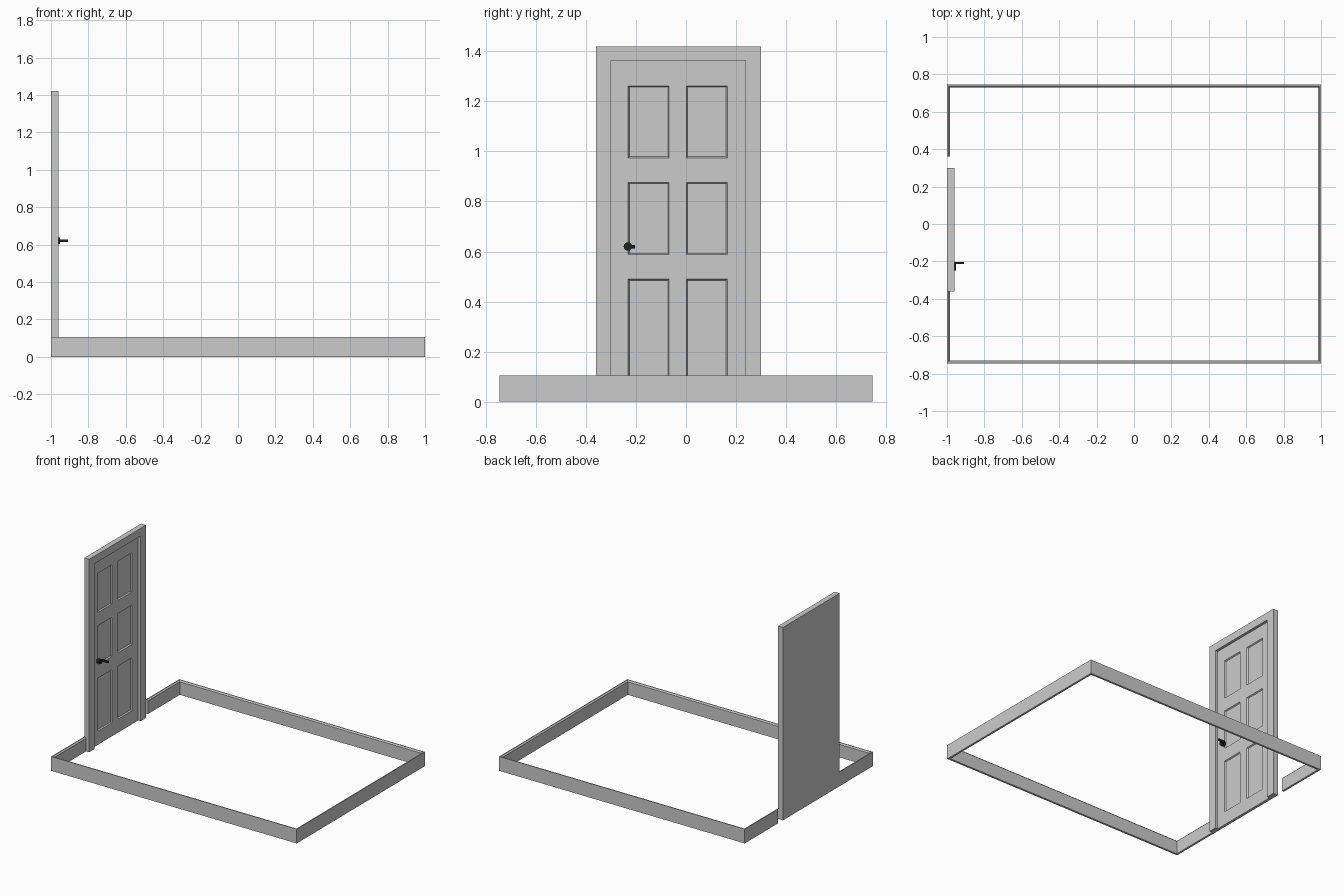
import bpy, bmesh, math
from mathutils import Vector

if "Cube" in bpy.data.objects:
    bpy.data.objects.remove(bpy.data.objects["Cube"])


def finish(bm, name):
    bmesh.ops.recalc_face_normals(bm, faces=bm.faces[:])
    me = bpy.data.meshes.new(name)
    bm.to_mesh(me)
    bm.free()
    ob = bpy.data.objects.new(name, me)
    bpy.context.collection.objects.link(ob)
    return ob


def box(name, lo, hi):
    bm = bmesh.new()
    bmesh.ops.create_cube(bm, size=1)
    for v in bm.verts:
        v.co = Vector([(a + b) / 2 + c * (b - a) for a, b, c in zip(lo, hi, v.co)])
    return finish(bm, name)


# baseboard: one profile swept round the room, mitred, open at the doorway
X, Y, GAP = 1.0, 0.745, 0.36
profile = [(0, 0), (0.015, 0), (0.015, 0.096), (0.007, 0.105), (0, 0.105)]
path = [(-X, -GAP), (-X, -Y), (X, -Y), (X, Y), (-X, Y), (-X, GAP)]
bm = bmesh.new()
rings = []
for x, y in path:
    sx = -math.copysign(1, x)
    sy = -math.copysign(1, y) if abs(y) == Y else 0
    rings.append([bm.verts.new((x + sx * d, y + sy * d, z)) for d, z in profile])
n = len(profile)
for a, b in zip(rings, rings[1:]):
    for i in range(n):
        j = (i + 1) % n
        bm.faces.new((a[i], a[j], b[j], b[i]))
bm.faces.new(rings[0])
bm.faces.new(rings[-1])
finish(bm, "baseboard")

# door frame: U-shaped outline extruded through the wall depth
outline = [(-0.36, 0), (-0.36, 1.42), (0.30, 1.42), (0.30, 0),
           (0.237, 0), (0.237, 1.363), (-0.30, 1.363), (-0.30, 0)]
bm = bmesh.new()
face = bm.faces.new([bm.verts.new((-1, y, z)) for y, z in outline])
ext = bmesh.ops.extrude_face_region(bm, geom=[face])["geom"]
bmesh.ops.translate(bm, vec=(0.04, 0, 0),
                    verts=[g for g in ext if isinstance(g, bmesh.types.BMVert)])
finish(bm, "door_frame")

# door slab: front grid with six sunken, bevelled panels
ys = [-0.30, -0.231, -0.067, 0.001, 0.165, 0.237]
zs = [0, 0.10, 0.49, 0.588, 0.876, 0.974, 1.262, 1.363]
FRONT = -0.98
bm = bmesh.new()
grid = [[bm.verts.new((FRONT, y, z)) for z in zs] for y in ys]
panels = []
for i in range(len(ys) - 1):
    for j in range(len(zs) - 1):
        f = bm.faces.new((grid[i][j], grid[i + 1][j], grid[i + 1][j + 1], grid[i][j + 1]))
        if i % 2 and j % 2:
            panels.append(f)
rim = [e for e in bm.edges if e.is_boundary]
ext = bmesh.ops.extrude_edge_only(bm, edges=rim)["geom"]
for v in ext:
    if isinstance(v, bmesh.types.BMVert):
        v.co.x = -1
bmesh.ops.holes_fill(bm, edges=[e for e in bm.edges if e.is_boundary], sides=0)
bm.normal_update()
bmesh.ops.inset_individual(bm, faces=panels, thickness=0.007, depth=-0.009)
finish(bm, "door_slab")

# handle: round rosette plus lever
black = bpy.data.materials.new("black_metal")
black.diffuse_color = (0.015, 0.015, 0.015, 1)
black.use_nodes = True
black.node_tree.nodes["Principled BSDF"].inputs["Base Color"].default_value = black.diffuse_color
bpy.ops.mesh.primitive_cylinder_add(vertices=24, radius=0.017, depth=0.028,
                                    location=(-0.967, -0.232, 0.62),
                                    rotation=(0, math.pi / 2, 0))
rosette = bpy.context.object
rosette.name = "handle_rosette"
bpy.ops.object.shade_smooth_by_angle()
lever = box("handle_lever", (-0.962, -0.22, 0.613), (-0.953, -0.207, 0.627))
grip = box("handle_grip", (-0.962, -0.214, 0.613), (-0.909, -0.203, 0.627))
for ob in (rosette, lever, grip):
    ob.data.materials.append(black)
